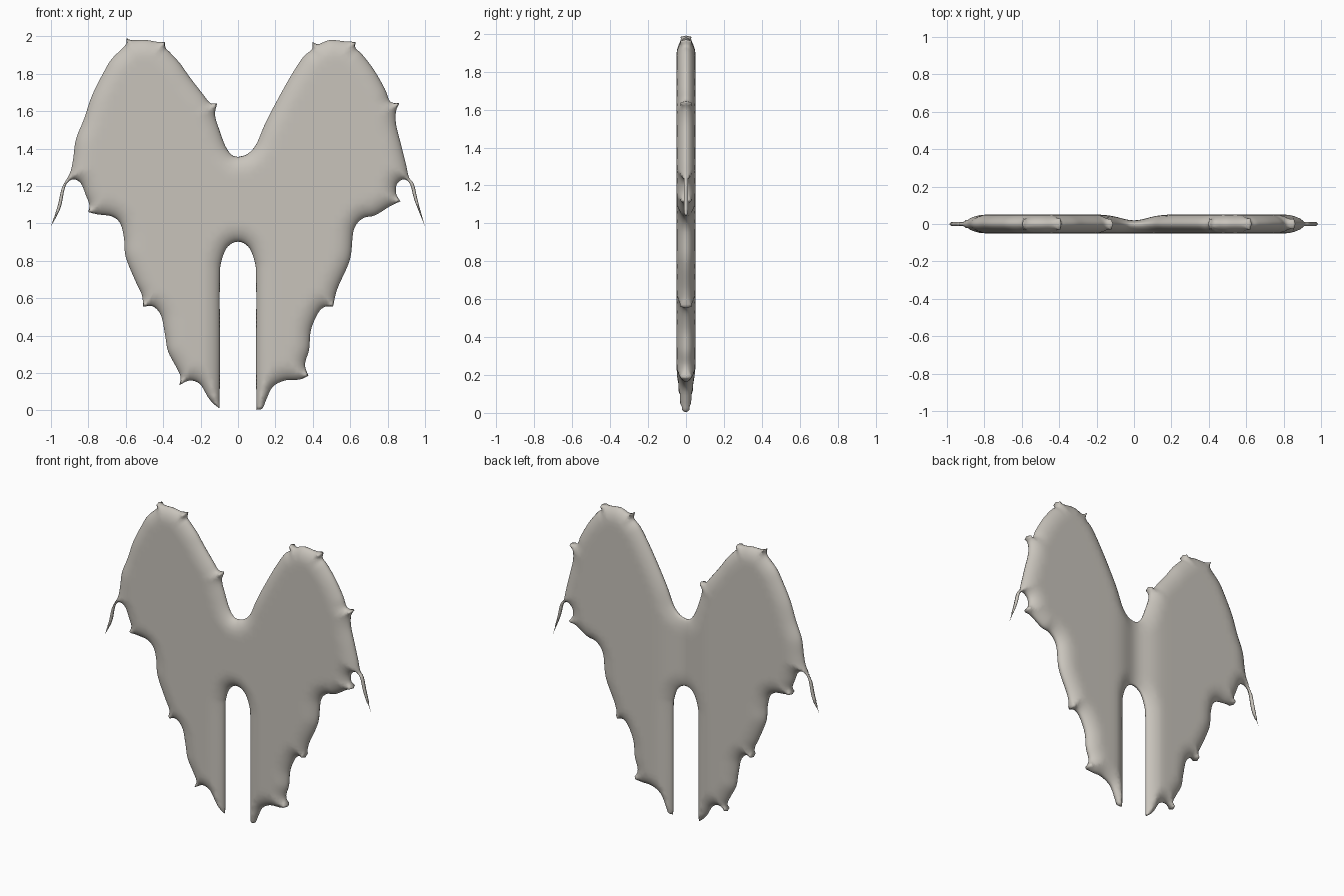
import bpy
import math
from mathutils import Vector, kdtree
from mathutils.geometry import delaunay_2d_cdt

cube = bpy.data.objects.get("Cube")
if cube:
    bpy.data.objects.remove(cube, do_unlink=True)

HALF_THICKNESS = 0.051
ROUND_WIDTH = 0.1

# Outline in hundredths (x, z), counter-clockwise; each run goes from one sharp tip to the next
right_wing_runs = [
    [(0, 135.5), (-3.2, 136.5), (-6.6, 141), (-10, 150), (-12.3, 158)],
    [(-11.2, 164), (-15, 164.5), (-18.7, 169), (-25.7, 178), (-31, 185.5), (-36.4, 191.4), (-38.7, 193.8)],
    [(-39, 197), (-43, 197), (-49, 198), (-56.7, 198)],
    [(-59.6, 199), (-60.3, 195.2), (-67.4, 188), (-71.7, 181), (-78, 168.4), (-82.4, 155.6),
     (-86.6, 145), (-88.2, 134), (-89.8, 127), (-94.1, 119), (-96.5, 109)],
    [(-100, 98.3), (-95, 108), (-92.8, 118), (-91, 122), (-87.7, 123.5), (-84, 121.4), (-81.3, 115), (-79.5, 110)],
    [(-80, 106), (-75, 104.8), (-67.4, 103.7), (-63, 100), (-61, 92.5), (-60, 82), (-54.5, 68.4), (-51.3, 61.5)],
    [(-50.8, 55.4), (-45.5, 55.6), (-41.2, 50.8), (-39, 40.6), (-37.4, 31.6), (-33.2, 23.5), (-30.7, 18)],
    [(-31.3, 13.6), (-25.7, 16), (-20.3, 14), (-16, 7), (-13, 3.5)],
]
slot_run = [(-9.8, 1), (-9.7, 30), (-9.7, 70), (-8.8, 80), (-5.5, 87.5), (0, 90.2),
            (5.5, 87.5), (8.8, 80), (9.7, 70), (9.7, 30)]
left_wing_runs = [
    [(9.8, 0.3), (13, 1), (15, 5.5), (18.5, 12.5), (25, 16), (33, 16.5)],
    [(37.6, 18.5), (35.8, 24.6), (38, 32.6), (39, 43), (42.8, 52), (46.5, 55.4)],
    [(50.8, 55.4), (53, 64.7), (58.3, 76.5), (60.4, 83.4), (62, 96.8), (66.8, 102.7), (73.3, 104.3), (81, 109)],
    [(86.8, 111.8), (84.5, 116), (85, 121), (88.6, 123.5), (92, 121), (94.5, 112)],
    [(100, 98.3), (96.4, 111), (94, 121), (91.4, 124.6), (89.8, 131.6), (87.2, 142), (84.5, 153), (84.5, 160)],
    [(86.3, 164.2), (81.3, 165.2), (78.6, 171.7), (72.7, 182), (66.3, 190.4), (62.9, 193.6)],
    [(62.8, 197), (57.2, 197.3), (49, 198), (43, 195.8)],
    [(39.8, 197), (39.5, 193), (34.8, 188.8), (27.8, 178), (19.8, 163.6), (14.4, 153), (9.6, 142), (5, 137)],
]


def spline(points, steps=4):
    """Smooth curve through points, leaving out the last one."""
    pts = [2 * points[0] - points[1]] + points + [2 * points[-1] - points[-2]]
    curve = []
    for a, b, c, d in zip(pts, pts[1:], pts[2:], pts[3:]):
        count = max(steps, math.ceil((c - b).length / 0.02))
        for k in range(count):
            t = k / count
            curve.append(b + 0.5 * t * ((c - a) + t * (2 * a - 5 * b + 4 * c - d)
                                        + t * t * (3 * b - 3 * c + d - a)))
    return curve


# Smooth outline with sharp tips
runs = [[Vector(p) / 100 for p in run] for run in right_wing_runs + [slot_run] + left_wing_runs]
outline = []
for run, following in zip(runs, runs[1:] + runs[:1]):
    outline += spline(run + following[:1])
horns = [run[0] for run in runs[1:] if abs(run[0].x) < 0.95 and run[0].y > 0.05]

# Finely sampled rim for distance lookup
rim = []
for a, b in zip(outline, outline[1:] + outline[:1]):
    count = math.ceil((b - a).length / 0.002)
    rim += [a.lerp(b, k / count) for k in range(count)]
tree = kdtree.KDTree(len(rim))
for i, p in enumerate(rim):
    tree.insert(p.to_3d(), i)
tree.balance()


def rim_distance(p):
    return tree.find(p.to_3d())[2]


# Interior points: rings that follow the rim, then a plain grid
points = list(outline)
for depth in (0.004, 0.012, 0.025, 0.042, 0.065):
    for i, p in enumerate(outline):
        along = (outline[(i + 1) % len(outline)] - outline[i - 1]).normalized()
        q = p + depth * Vector((-along.y, along.x))
        if rim_distance(q) > 0.9 * depth:
            points.append(q)
STEP = 0.03
for i in range(-33, 34):
    for j in range(67):
        q = Vector((i * STEP, j * STEP))
        if rim_distance(q) > 0.08:
            points.append(q)

flat, _, triangles, *_ = delaunay_2d_cdt(points, [], [list(range(len(outline)))], 1, 1e-5)


def swell(p, d):
    """Half thickness: rounded at the rim, widened into a ridge at each horn."""
    near = min((p - h).length for h in horns)
    t = min(1, (d + 0.02 * math.exp(-(near / 0.025) ** 2)) / ROUND_WIDTH)
    return HALF_THICKNESS * (t * (2 - t)) ** 0.58


# Front and back skins share the rim vertices
verts, front, back = [], {}, {}
for i in sorted({i for tri in triangles for i in tri}):
    p = flat[i]
    d = rim_distance(p)
    front[i] = back[i] = len(verts)
    if d < 0.0005:
        verts.append((p.x, 0, p.y))
    else:
        h = swell(p, d)
        groove = 1 - 0.62 * math.exp(-(p.x / 0.1) ** 2)
        back[i] = len(verts) + 1
        verts += [(p.x, -h, p.y), (p.x, h * groove, p.y)]
faces = [[front[i] for i in tri] for tri in triangles]
faces += [[back[i] for i in reversed(tri)] for tri in triangles]

mesh = bpy.data.meshes.new("wing_pair")
mesh.from_pydata(verts, [], faces)
mesh.validate()
mesh.update()
wings = bpy.data.objects.new("wing_pair", mesh)
bpy.context.collection.objects.link(wings)
mesh.shade_smooth()

# Warm grey material
colour = (0.58, 0.55, 0.50, 1)
material = bpy.data.materials.new("warm_grey")
material.use_nodes = True
material.diffuse_color = colour
material.node_tree.nodes["Principled BSDF"].inputs["Base Color"].default_value = colour
mesh.materials.append(material)
